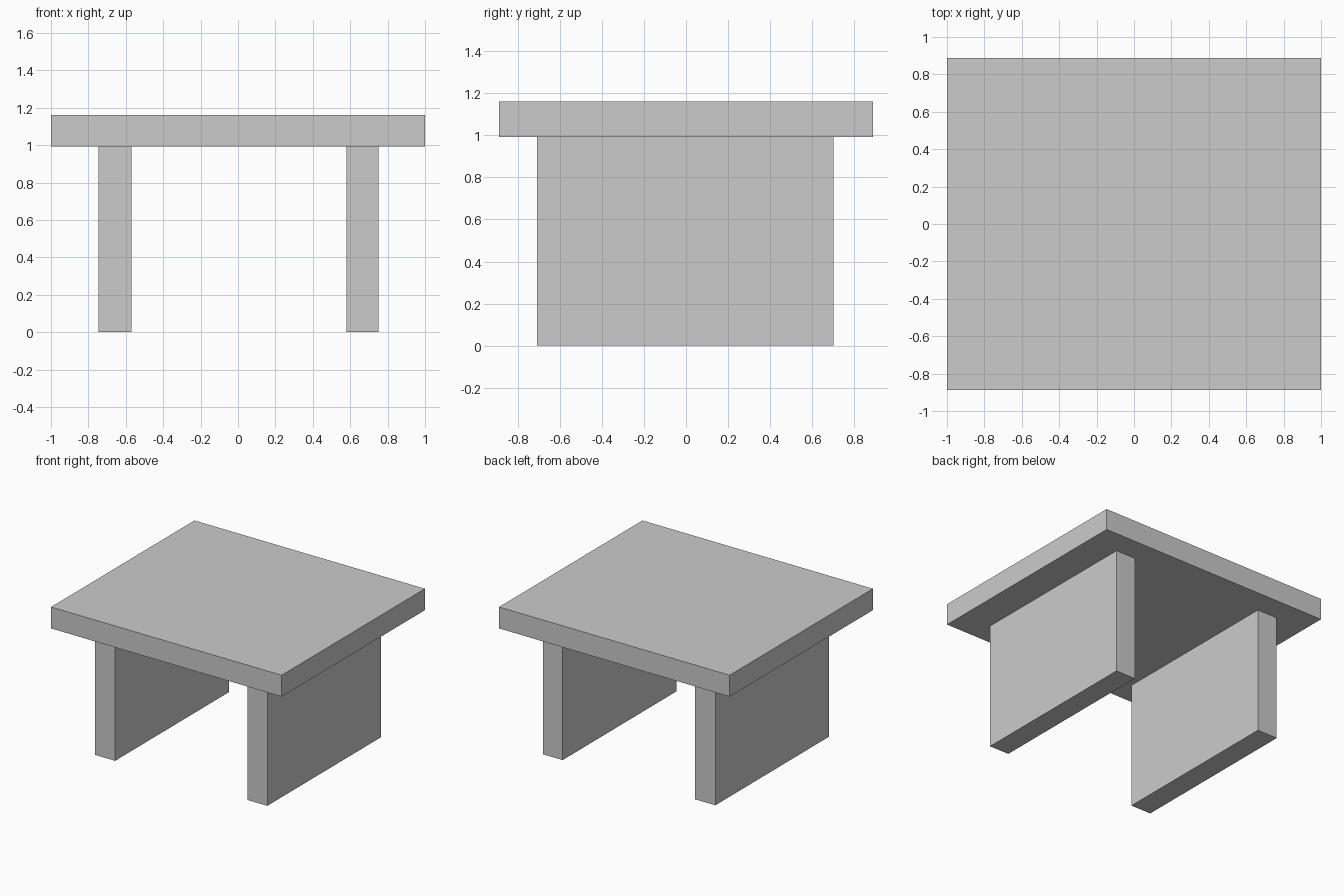
import bpy

if "Cube" in bpy.data.objects:
    bpy.data.objects.remove(bpy.data.objects["Cube"])


def box(name, x, y, z):
    """Add a box spanning the given (min, max) ranges."""
    spans = (x, y, z)
    bpy.ops.mesh.primitive_cube_add(size=1, location=[(a + b) / 2 for a, b in spans])
    obj = bpy.context.object
    obj.name = name
    obj.scale = [b - a for a, b in spans]
    bpy.ops.object.transform_apply(location=False, rotation=False, scale=True)
    return obj


# Table top slab
box("table_top", (-1, 1), (-0.888, 0.888), (0.992, 1.16))

# Panel legs, one at each side
for name, x in (("left_leg", (-0.745, -0.57)), ("right_leg", (0.58, 0.75))):
    box(name, x, (-0.708, 0.70), (0, 0.992))
